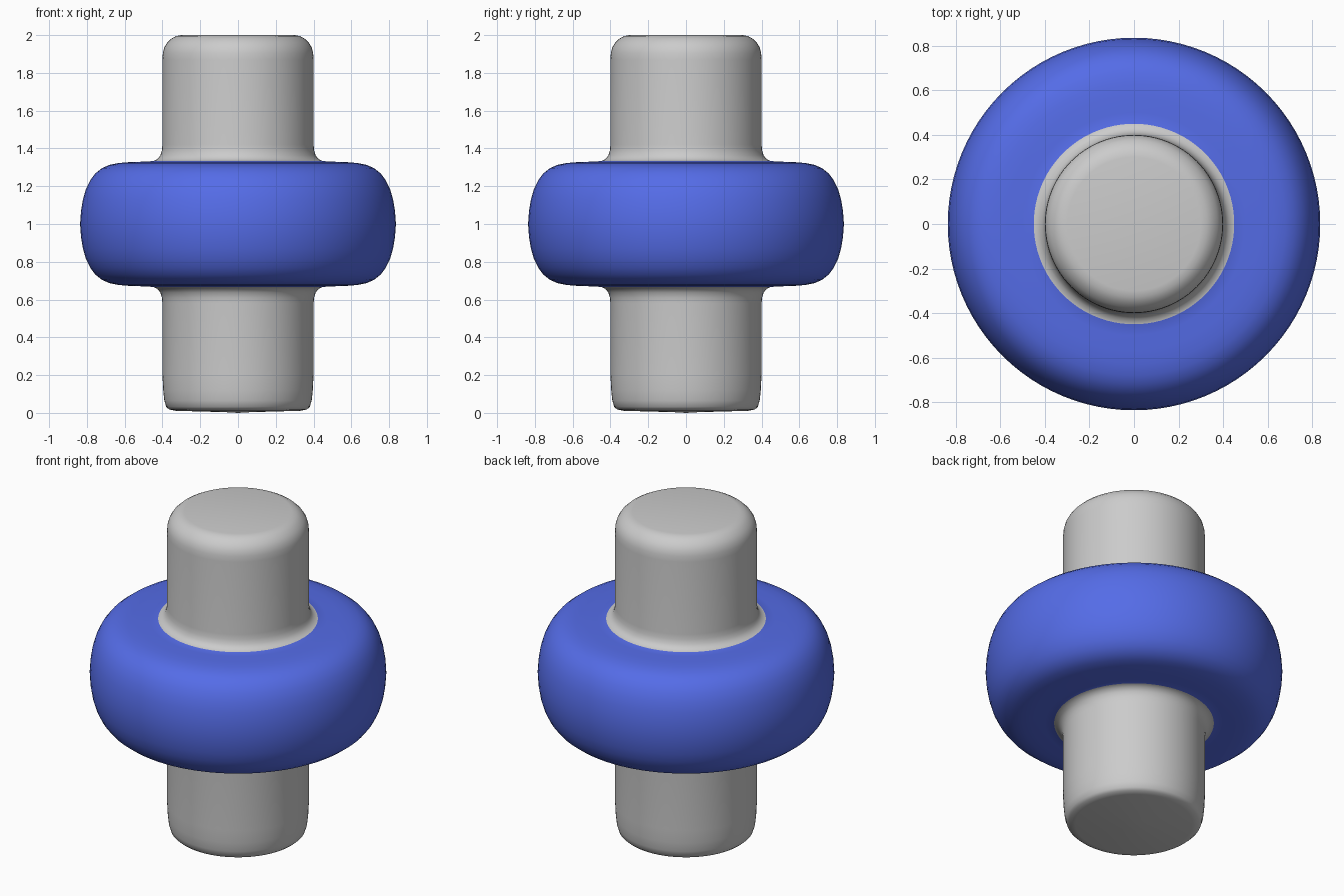
import bpy, bmesh
from math import sin, cos, tau

if "Cube" in bpy.data.objects:
    bpy.data.objects.remove(bpy.data.objects["Cube"])

SEGMENTS = 96

# Lower shaft: nearly flat base, rounded edge, straight wall, fillet
lower = [(0.07, 0.004), (0.33, 0.011), (0.365, 0.018), (0.38, 0.032), (0.39, 0.065),
         (0.396, 0.12), (0.4, 0.2), (0.4, 0.58), (0.403, 0.61), (0.411, 0.637),
         (0.427, 0.657)]
# Half of the blue collar, mirrored about z = 1
half = [(0.45, 0.667), (0.5, 0.67), (0.57, 0.672), (0.63, 0.677), (0.68, 0.687),
        (0.72, 0.704), (0.755, 0.732), (0.782, 0.768), (0.805, 0.815), (0.821, 0.87),
        (0.831, 0.93)]
collar = half + [(0.836, 1.0)] + [(r, 2 - z) for r, z in reversed(half)]
# Upper shaft: fillet, straight wall, rounded top edge
upper = [(0.427, 1.343), (0.411, 1.363), (0.403, 1.39), (0.4, 1.42), (0.4, 1.87),
         (0.398, 1.905), (0.39, 1.935), (0.375, 1.96), (0.352, 1.982), (0.328, 1.995),
         (0.3, 2.0)]
profile = lower + collar + upper
first_blue, last_blue = len(lower), len(lower) + len(collar) - 1

# Revolve the profile into one continuous body
bm = bmesh.new()
rings = [[bm.verts.new((r * cos(tau * i / SEGMENTS), r * sin(tau * i / SEGMENTS), z))
          for i in range(SEGMENTS)] for r, z in profile]
for k in range(len(rings) - 1):
    a, b = rings[k], rings[k + 1]
    for i in range(SEGMENTS):
        j = (i + 1) % SEGMENTS
        face = bm.faces.new((a[i], a[j], b[j], b[i]))
        face.material_index = int(first_blue <= k < last_blue)

# Base and top caps
base_centre = bm.verts.new((0, 0, 0))
for i in range(SEGMENTS):
    bm.faces.new((base_centre, rings[0][(i + 1) % SEGMENTS], rings[0][i]))
bm.faces.new(rings[-1])
bmesh.ops.recalc_face_normals(bm, faces=bm.faces)
for face in bm.faces:
    face.smooth = True

mesh = bpy.data.meshes.new("collared_shaft")
bm.to_mesh(mesh)
bm.free()

# Grey shaft keeps an empty slot, the collar is blue
blue = bpy.data.materials.new("collar_blue")
blue.diffuse_color = (0.09, 0.15, 0.8, 1)
blue.use_nodes = True
blue.node_tree.nodes["Principled BSDF"].inputs["Base Color"].default_value = blue.diffuse_color
mesh.materials.append(None)
mesh.materials.append(blue)

shaft = bpy.data.objects.new("collared_shaft", mesh)
bpy.context.collection.objects.link(shaft)
